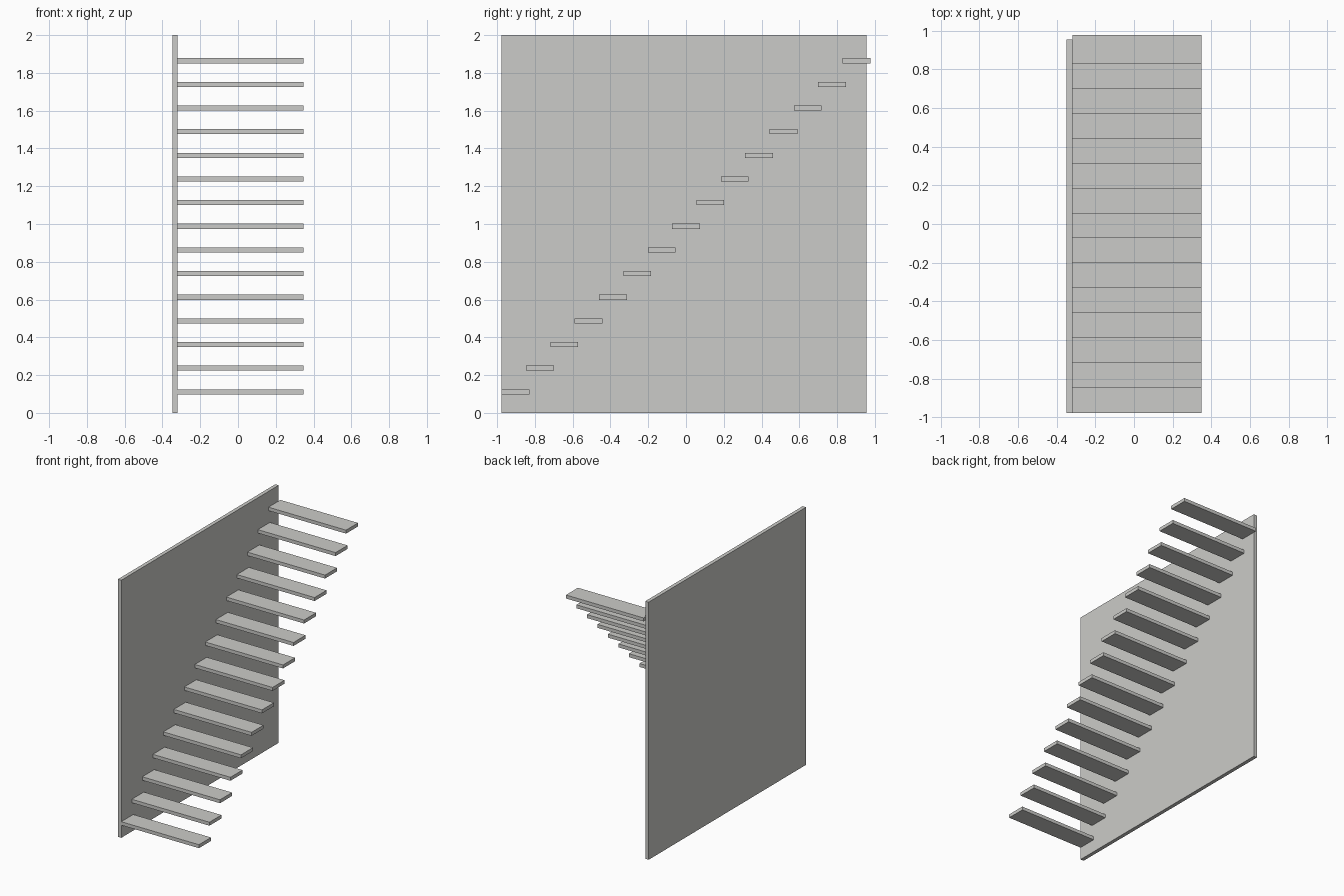
import bpy

if "Cube" in bpy.data.objects:
    bpy.data.objects.remove(bpy.data.objects["Cube"])

grey = bpy.data.materials.new("light grey")
grey.diffuse_color = (0.6, 0.6, 0.58, 1)
grey.use_nodes = True
grey.node_tree.nodes["Principled BSDF"].inputs["Base Color"].default_value = grey.diffuse_color


def box(name, lo, hi):
    """Axis-aligned box between two corners."""
    bpy.ops.mesh.primitive_cube_add(size=1, location=[(a + b) / 2 for a, b in zip(lo, hi)])
    ob = bpy.context.object
    ob.name = name
    ob.scale = [b - a for a, b in zip(lo, hi)]
    bpy.ops.object.transform_apply(location=False, rotation=False, scale=True)
    ob.data.materials.append(grey)
    return ob


# Supporting wall
WALL_X = -0.319
box("wall", (-0.348, -0.976, 0), (WALL_X, 0.955, 2))

# Floating treads cantilevered from the wall
COUNT, DEPTH, THICK, RISE = 15, 0.147, 0.027, 0.1252
RUN = (2 * 0.976 - DEPTH) / (COUNT - 1)
for i in range(COUNT):
    y = -0.976 + i * RUN
    top = 0.125 + i * RISE
    box(f"tread_{i + 1}", (WALL_X, y, top - THICK), (0.348, y + DEPTH, top))
